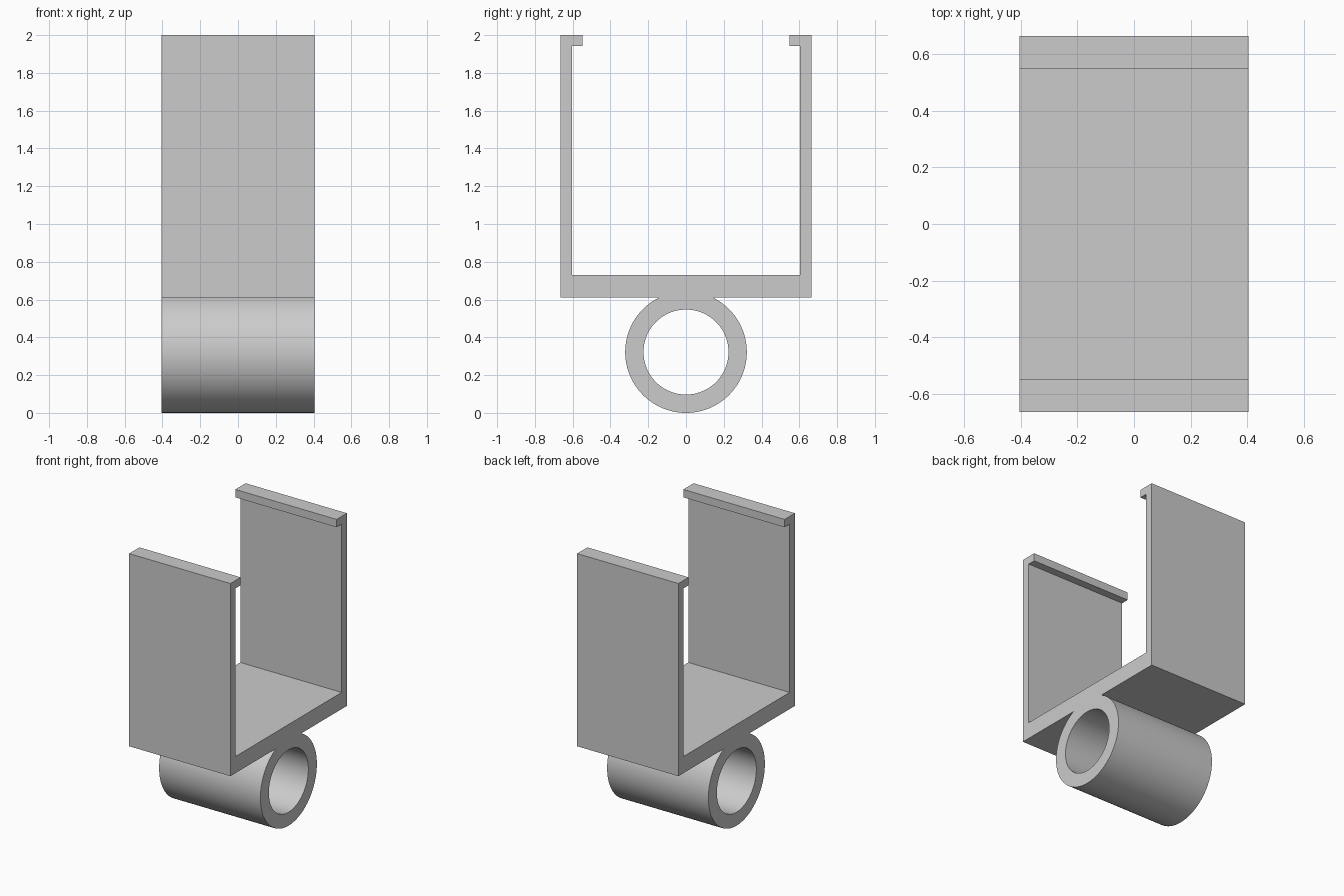
import bpy, bmesh, math
from mathutils import Vector

cube = bpy.data.objects.get("Cube")
if cube:
    bpy.data.objects.remove(cube, do_unlink=True)

HALF_X = 0.404     # half the extrusion length
BASE_Z = 0.61      # underside of the bracket

grey = bpy.data.materials.new("plain grey")
grey.use_nodes = True
COLOUR = (0.6, 0.6, 0.6, 1)
grey.diffuse_color = COLOUR
grey.node_tree.nodes["Principled BSDF"].inputs["Base Color"].default_value = COLOUR


def add_object(name, bm):
    bmesh.ops.recalc_face_normals(bm, faces=bm.faces)
    mesh = bpy.data.meshes.new(name)
    bm.to_mesh(mesh)
    bm.free()
    mesh.materials.append(grey)
    obj = bpy.data.objects.new(name, mesh)
    bpy.context.collection.objects.link(obj)
    return obj


# U-shaped bracket with inward lips: half profile, mirrored, extruded along x
half = [(0.664, BASE_Z), (0.664, 2), (0.547, 2), (0.547, 1.943),
        (0.604, 1.943), (0.604, 0.73)]
profile = half + [(-y, z) for y, z in reversed(half)]
bm = bmesh.new()
face = bm.faces.new([bm.verts.new((-HALF_X, y, z)) for y, z in profile])
extruded = bmesh.ops.extrude_face_region(bm, geom=[face], use_keep_orig=True)
moved = [v for v in extruded["geom"] if isinstance(v, bmesh.types.BMVert)]
bmesh.ops.translate(bm, verts=moved, vec=(2 * HALF_X, 0, 0))
add_object("bracket", bm)

# Tube under the bracket: rings of four vertices, trimmed flush with its underside
SEGMENTS = 96
OUTER, INNER = 0.322, 0.225
bm = bmesh.new()
rings = []
for i in range(SEGMENTS):
    a = 2 * math.pi * i / SEGMENTS
    rings.append([bm.verts.new((x, r * math.sin(a), 0.324 - r * math.cos(a) - 0.002))
                  for x, r in ((-HALF_X, OUTER), (HALF_X, OUTER),
                               (HALF_X, INNER), (-HALF_X, INNER))])
for i, ring in enumerate(rings):
    following = rings[(i + 1) % SEGMENTS]
    for k in range(4):
        n = (k + 1) % 4
        bm.faces.new((ring[k], ring[n], following[n], following[k]))
bmesh.ops.recalc_face_normals(bm, faces=bm.faces)
bmesh.ops.bisect_plane(bm, geom=bm.verts[:] + bm.edges[:] + bm.faces[:],
                       plane_co=Vector((0, 0, BASE_Z)), plane_no=Vector((0, 0, 1)),
                       clear_outer=True)
tube = add_object("tube", bm)

bpy.ops.object.select_all(action="DESELECT")
tube.select_set(True)
bpy.context.view_layer.objects.active = tube
bpy.ops.object.shade_smooth_by_angle(angle=math.radians(30))
